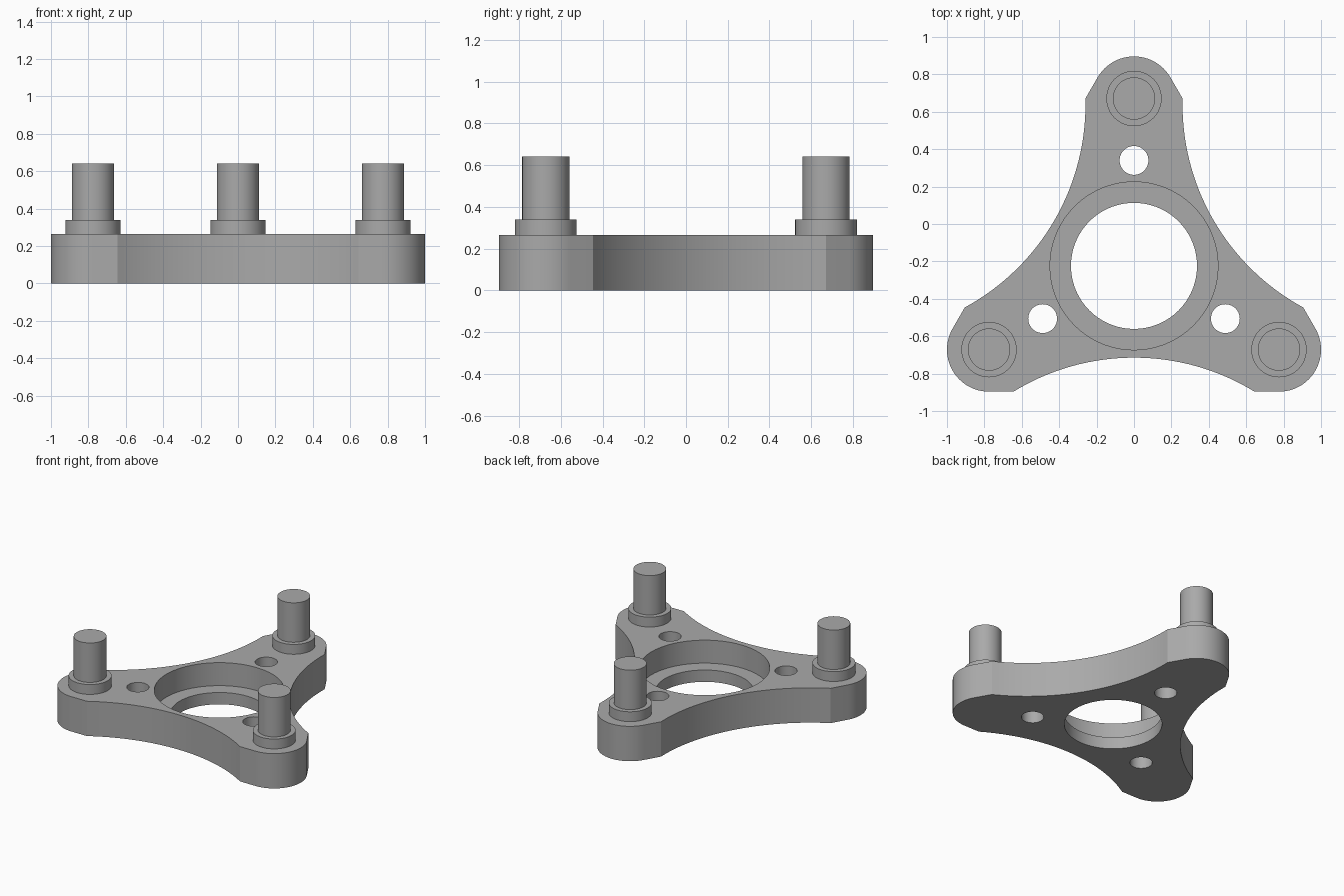
import bpy, bmesh, math
from mathutils import Matrix, Vector

if "Cube" in bpy.data.objects:
    bpy.data.objects.remove(bpy.data.objects["Cube"], do_unlink=True)

CENTRE = Vector((0, -0.224, 0))
ARM, LOBE, PLATE_H = 0.895, 0.225, 0.265

grey = bpy.data.materials.new("mid_grey")
grey.use_nodes = True
colour = (0.4, 0.4, 0.4, 1)
grey.diffuse_color = colour
grey.node_tree.nodes["Principled BSDF"].inputs["Base Color"].default_value = colour


def make_object(name, bm):
    bmesh.ops.recalc_face_normals(bm, faces=bm.faces[:])
    mesh = bpy.data.meshes.new(name)
    bm.to_mesh(mesh)
    bm.free()
    mesh.materials.append(grey)
    ob = bpy.data.objects.new(name, mesh)
    bpy.context.collection.objects.link(ob)
    return ob


def smooth(ob):
    bpy.ops.object.select_all(action='DESELECT')
    ob.select_set(True)
    bpy.context.view_layer.objects.active = ob
    bpy.ops.object.shade_smooth_by_angle(angle=math.radians(25))


def arm_point(i, radius):
    a = math.radians(90 + 120 * i)
    return CENTRE + Vector((math.cos(a), math.sin(a), 0)) * radius


def cutter(name, at, radius, low, high):
    bm = bmesh.new()
    bmesh.ops.create_cone(bm, cap_ends=True, segments=72, radius1=radius, radius2=radius,
                          depth=high - low,
                          matrix=Matrix.Translation(at + Vector((0, 0, (low + high) / 2))))
    ob = make_object(name, bm)
    ob.hide_render = True
    return ob


# Outline of one third: rounded lobe, short tangent flat, then concave side
half, dip = 0.645, 0.182
R = (half ** 2 + dip ** 2) / (2 * dip)
sweep = math.asin(half / R)
third = []
for k in range(25):
    a = math.radians(150 + 120 * k / 24)
    third.append(Vector((-ARM * math.cos(math.pi / 6) + LOBE * math.cos(a),
                         -ARM / 2 + LOBE * math.sin(a), 0)))
side_y = -ARM / 2 - LOBE + dip
for k in range(33):
    t = -sweep + 2 * sweep * k / 32
    third.append(Vector((R * math.sin(t), side_y - R + R * math.cos(t), 0)))

# Three-armed plate
bm = bmesh.new()
outline = []
for i in range(3):
    turn = Matrix.Rotation(math.radians(120 * i), 3, 'Z')
    outline += [bm.verts.new(CENTRE + turn @ p) for p in third]
base = bm.faces.new(outline)
top = bmesh.ops.extrude_face_region(bm, geom=[base])["geom"]
bmesh.ops.translate(bm, vec=(0, 0, PLATE_H),
                    verts=[g for g in top if isinstance(g, bmesh.types.BMVert)])
plate = make_object("three_arm_plate", bm)

# Stepped centre bore and one through hole per arm
cutters = [cutter("bore_cutter", CENTRE, 0.337, -0.1, 0.5),
           cutter("counterbore_cutter", CENTRE, 0.449, 0.09, 0.5)]
cutters += [cutter(f"hole_cutter_{i}", arm_point(i, 0.564), 0.077, -0.1, 0.5)
            for i in range(3)]
for c in cutters:
    mod = plate.modifiers.new(c.name, 'BOOLEAN')
    mod.operation, mod.solver, mod.object = 'DIFFERENCE', 'EXACT', c
bpy.context.view_layer.update()
evaluated = plate.evaluated_get(bpy.context.evaluated_depsgraph_get())
cut_mesh = bpy.data.meshes.new_from_object(evaluated)
plate.modifiers.clear()
plate.data = cut_mesh
for c in cutters:
    bpy.data.objects.remove(c, do_unlink=True)
smooth(plate)

# Stepped pegs, lathed from a profile
profile = [(0, PLATE_H), (0.148, PLATE_H), (0.148, 0.34), (0.113, 0.34), (0.113, 0.64), (0, 0.64)]
for i, name in enumerate(("back_peg", "right_peg", "left_peg")):
    bm = bmesh.new()
    verts = [bm.verts.new((r, 0, z)) for r, z in profile]
    edges = [bm.edges.new(pair) for pair in zip(verts, verts[1:])]
    bmesh.ops.spin(bm, geom=verts + edges, cent=(0, 0, 0), axis=(0, 0, 1),
                   angle=2 * math.pi, steps=48, use_merge=True)
    bmesh.ops.remove_doubles(bm, verts=bm.verts[:], dist=0.0005)
    bmesh.ops.translate(bm, vec=arm_point(i, ARM), verts=bm.verts[:])
    smooth(make_object(name, bm))
